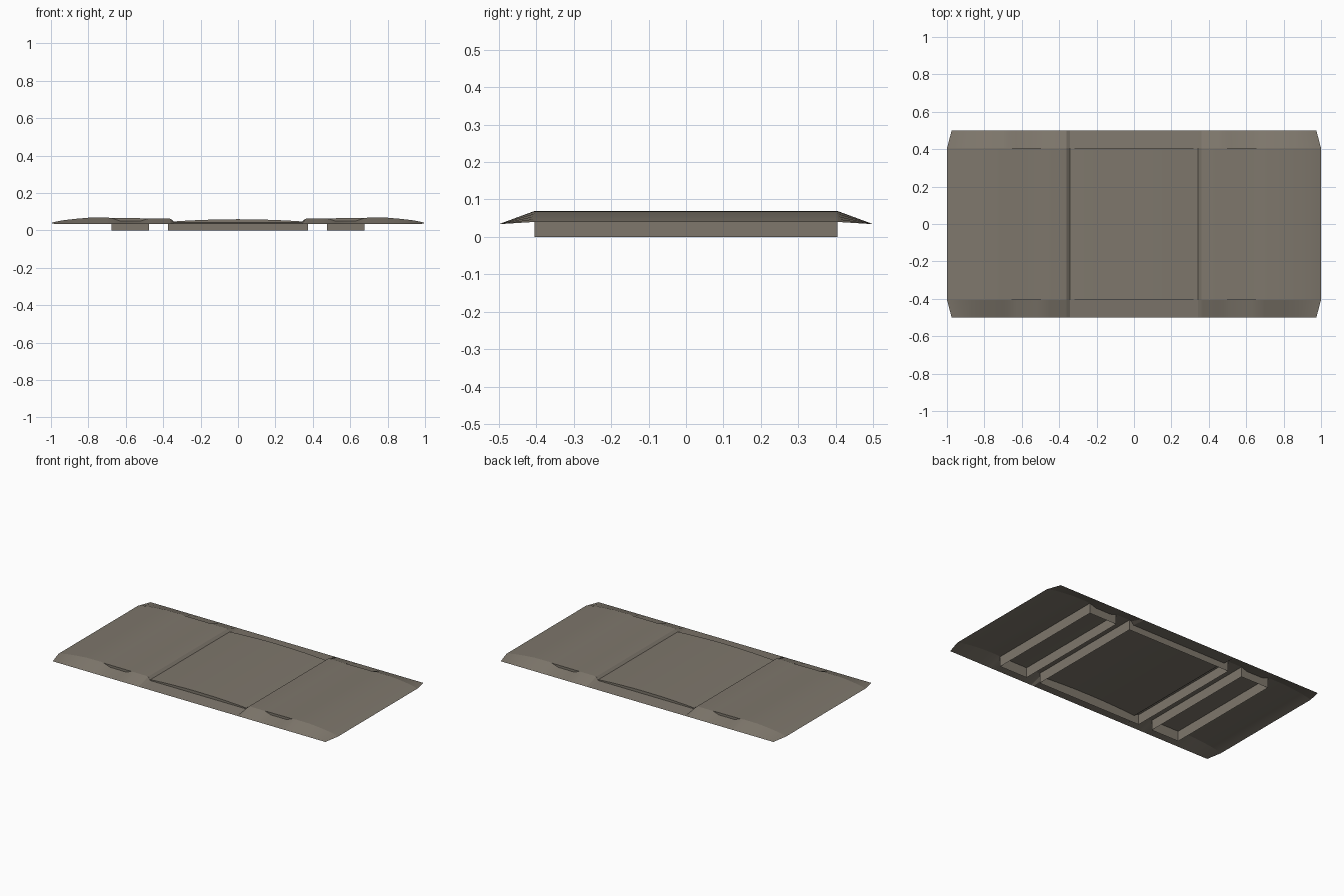
import bpy, math

if "Cube" in bpy.data.objects:
    bpy.data.objects.remove(bpy.data.objects["Cube"])

mat = bpy.data.materials.new("taupe grey")
mat.diffuse_color = (0.21, 0.185, 0.15, 1)
mat.use_nodes = True
mat.node_tree.nodes["Principled BSDF"].inputs["Base Color"].default_value = mat.diffuse_color

# half profile of the sheet across x: (x, height)
PROFILE = [(0, .06), (.1, .059), (.2, .056), (.3, .051), (.343, .048), (.36, .062),
           (.375, .065), (.475, .065), (.675, .066), (.7, .069), (.8, .068),
           (.87, .062), (.93, .055), (.97, .048), (1, .04)]
PANELS = [(-.575, .1), (0, .375), (.575, .1)]   # centre x, half width
HY = .405


def make(name, verts, faces, angle=25):
    me = bpy.data.meshes.new(name)
    me.from_pydata(verts, [], faces)
    me.materials.append(mat)
    ob = bpy.data.objects.new(name, me)
    bpy.context.collection.objects.link(ob)
    bpy.ops.object.select_all(action='DESELECT')
    ob.select_set(True)
    bpy.context.view_layer.objects.active = ob
    bpy.ops.object.shade_smooth_by_angle(angle=math.radians(angle))
    return ob


full = [(-x, z) for x, z in reversed(PROFILE[1:])] + PROFILE


def height(x):
    for (a, za), (b, zb) in zip(full, full[1:]):
        if a <= x <= b:
            return za + (zb - za) * (x - a) / (b - a)
    return .04


# main curved sheet between the two flaps
n = len(full)
verts = [(x, y, z) for y in (-HY, HY) for x, z in full]
make("main_sheet", verts, [(i, i + 1, n + i + 1, n + i) for i in range(n - 1)])

# sloping flaps at front and back, dropping slightly below each panel end
for name, s in (("front_flap", -1), ("back_flap", 1)):
    xs = sorted({round(x, 3) for x, z in full} | {.45, -.45, .52, -.52, .63, -.63})
    v = []
    for x in xs:
        a = abs(x)
        drop = .015 if .5 < a < .65 else 0
        z = .042 if a < .35 else height(x) - drop
        v += [(x, s * HY, z), (x * .975 if a > .9 else x, s * .5, .034)]
    f = [(2 * i, 2 * i + 2, 2 * i + 3, 2 * i + 1) for i in range(len(xs) - 1)]
    if s > 0:
        f = f
    else:
        f = [q[::-1] for q in f]
    make(name, v, f)

# open-bottomed wall frames under each panel
for name, (cx, hw) in zip(("left_frame", "centre_frame", "right_frame"), PANELS):
    inside = [x for x, z in full if cx - hw < x < cx + hw]
    xs = [cx - hw] + inside + [cx + hw]
    ring = [(x, -HY) for x in xs] + [(x, HY) for x in reversed(xs)]
    m = len(ring)
    v = [(x, y, 0) for x, y in ring] + [(x, y, height(x)) for x, y in ring]
    make(name, v, [(i, (i + 1) % m, m + (i + 1) % m, m + i) for i in range(m)])
